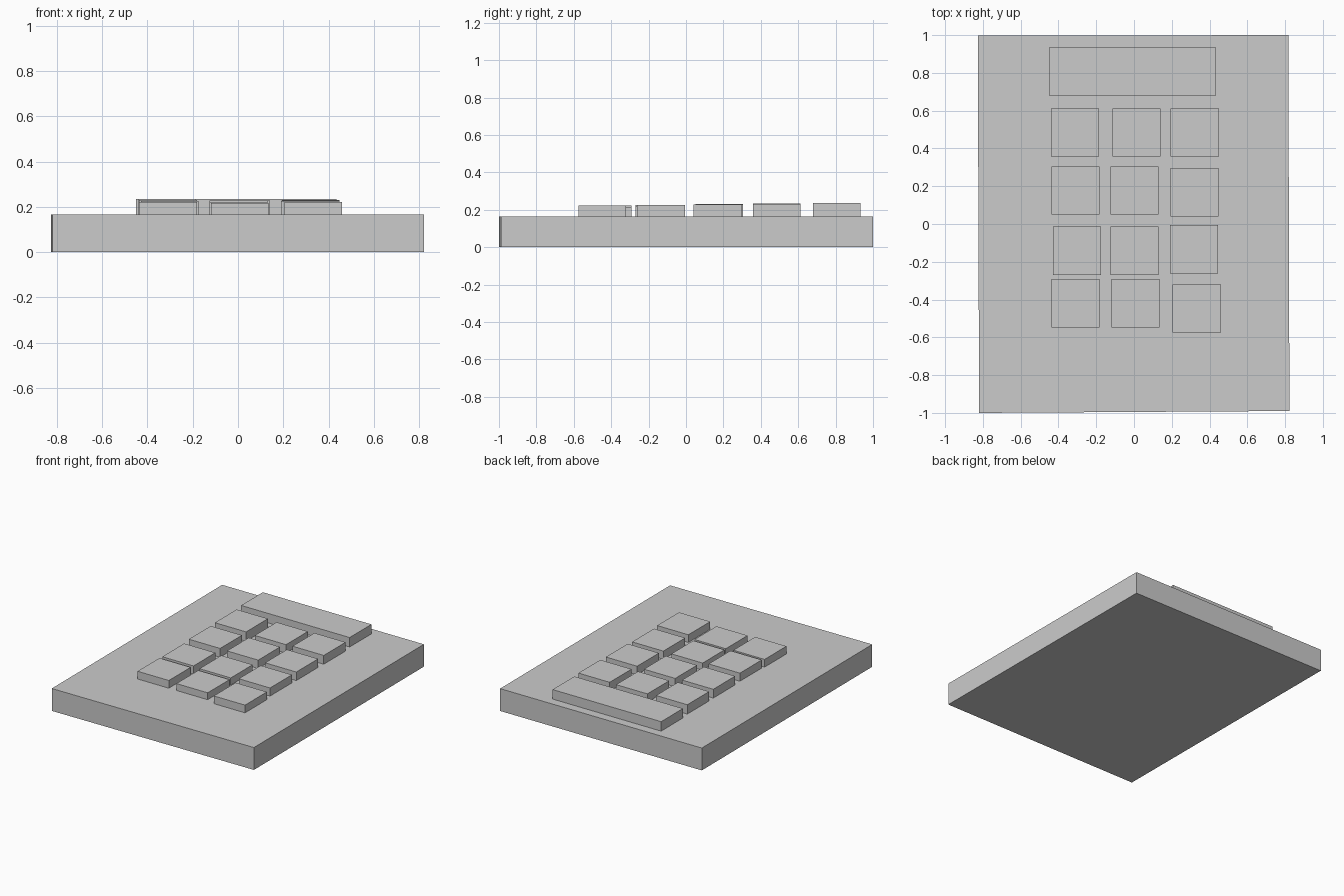
import bpy
import bmesh

cube = bpy.data.objects.get("Cube")
if cube:
    bpy.data.objects.remove(cube, do_unlink=True)


def prism(name, outline, bottom, top):
    """Flat-sided block: a closed outline extruded upward."""
    bm = bmesh.new()
    face = bm.faces.new([bm.verts.new((x, y, bottom)) for x, y in outline])
    result = bmesh.ops.extrude_face_region(bm, geom=[face], use_keep_orig=True)
    for item in result["geom"]:
        if isinstance(item, bmesh.types.BMVert):
            item.co.z = top
    bmesh.ops.recalc_face_normals(bm, faces=bm.faces)
    mesh = bpy.data.meshes.new(name)
    bm.to_mesh(mesh)
    bm.free()
    obj = bpy.data.objects.new(name, mesh)
    bpy.context.collection.objects.link(obj)
    return obj


def block(name, x, y, width, depth, top):
    w, d = width / 2, depth / 2
    outline = [(x - w, y - d), (x + w, y - d), (x + w, y + d), (x - w, y + d)]
    return prism(name, outline, BODY_TOP - SINK, top)


BODY_TOP = 0.165
SINK = 0.02
KEY_SIZE = 0.255

# Slightly irregular hand-cut base slab
prism("body", [(-0.82, -1), (0.823, -0.99), (0.817, 1), (-0.827, 0.997)], 0, BODY_TOP)

# Raised display bar
block("display", -0.008, 0.807, 0.886, 0.254, 0.235)

# Loosely placed keys: (x, y, top height) from left to right in each row
rows = {
    "first": [(-0.312, 0.485, 0.234), (0.014, 0.485, 0.227), (0.322, 0.485, 0.23)],
    "second": [(-0.309, 0.178, 0.23), (0.002, 0.178, 0.227), (0.32, 0.168, 0.228)],
    "third": [(-0.302, -0.142, 0.225), (0.002, -0.142, 0.218), (0.317, -0.134, 0.225)],
    "fourth": [(-0.309, -0.42, 0.222), (0.008, -0.42, 0.216), (0.332, -0.447, 0.222)],
}
for row, keys in rows.items():
    for column, (x, y, top) in zip(("right", "middle", "left"), keys):
        block(f"key_{row}_row_{column}", x, y, KEY_SIZE, KEY_SIZE, top)
